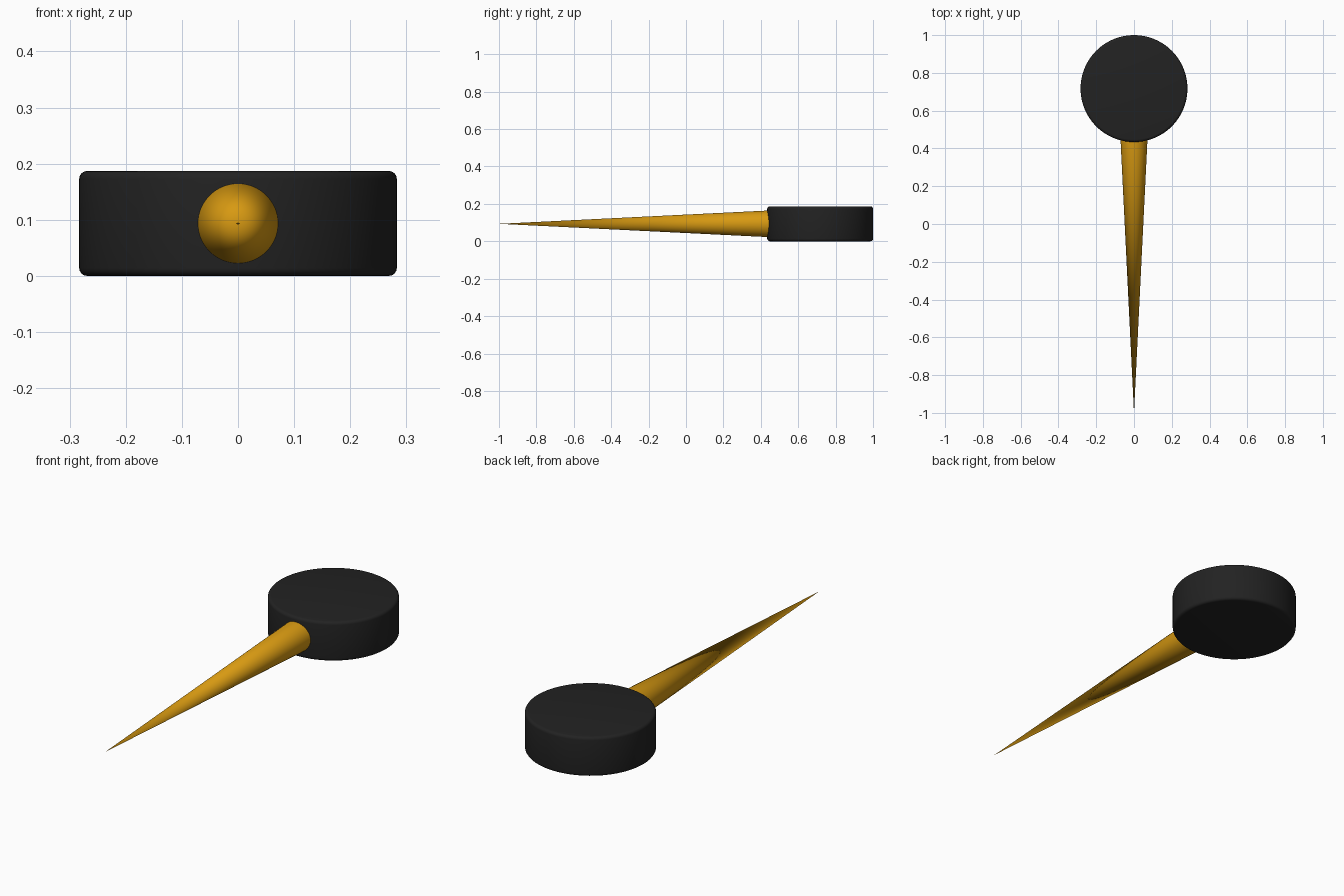
import bpy
import math

if "Cube" in bpy.data.objects:
    bpy.data.objects.remove(bpy.data.objects["Cube"])


def flat_colour(name, rgb):
    mat = bpy.data.materials.new(name)
    mat.diffuse_color = (*rgb, 1.0)
    mat.use_nodes = True
    mat.node_tree.nodes["Principled BSDF"].inputs["Base Color"].default_value = mat.diffuse_color
    return mat


def finish(name, mat):
    obj = bpy.context.object
    obj.name = name
    obj.data.materials.append(mat)
    return obj


black = flat_colour("matte black", (0.016, 0.016, 0.016))
amber = flat_colour("amber", (0.68, 0.32, 0.006))

HEIGHT = 0.187
RADIUS = 0.283
TIP_Y, ROOT_Y = -1.0, 0.46

# Round head with softly rounded rims
bpy.ops.mesh.primitive_cylinder_add(
    vertices=96, radius=RADIUS, depth=HEIGHT,
    location=(0, 1 - RADIUS, HEIGHT / 2))
head = finish("round_head", black)
bevel = head.modifiers.new("rounded rims", "BEVEL")
bevel.width = 0.014
bevel.segments = 4
bevel.limit_method = "ANGLE"
bevel.angle_limit = math.radians(40)
bpy.ops.object.modifier_apply(modifier=bevel.name)
bpy.ops.object.shade_smooth_by_angle(angle=math.radians(35))

# Long tapering spike, its root buried in the head
bpy.ops.mesh.primitive_cone_add(
    vertices=64, radius1=0.072, radius2=0, depth=ROOT_Y - TIP_Y,
    location=(0, (ROOT_Y + TIP_Y) / 2, HEIGHT / 2),
    rotation=(math.radians(90), 0, 0))
finish("tapered_spike", amber)
bpy.ops.object.shade_smooth_by_angle(angle=math.radians(35))
